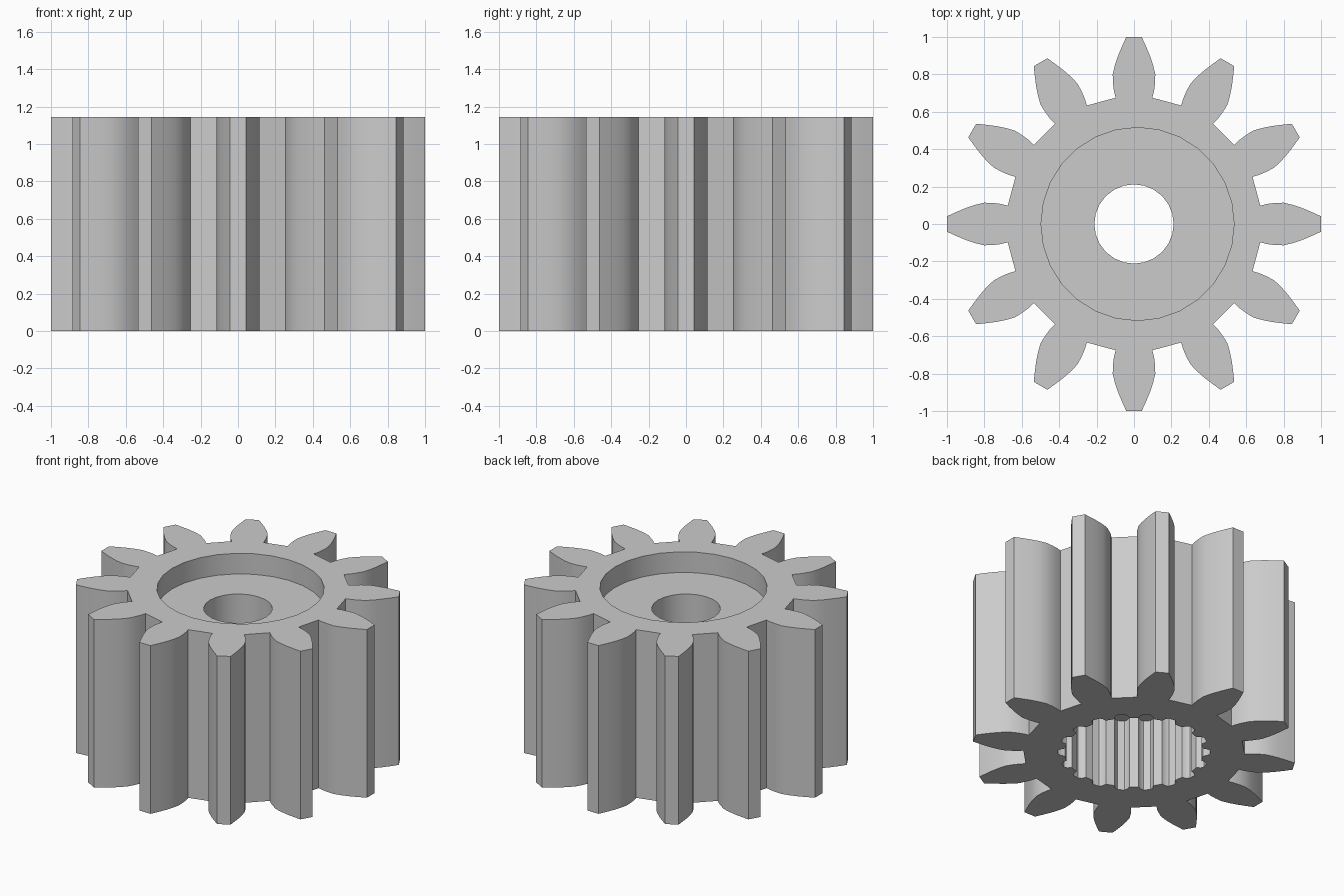
import bpy
import bmesh
from math import sin, cos, pi, atan2, hypot

cube = bpy.data.objects.get("Cube")
if cube:
    bpy.data.objects.remove(cube, do_unlink=True)

HEIGHT = 1.144
RECESS_Z = HEIGHT - 0.14
SOCKET_Z = 0.49


def material(name, value):
    mat = bpy.data.materials.new(name)
    mat.use_nodes = True
    colour = (value, value, value, 1)
    mat.diffuse_color = colour
    mat.node_tree.nodes["Principled BSDF"].inputs["Base Color"].default_value = colour
    return mat


def circle(radius, sides, x=0):
    return [(x + radius * cos(2 * pi * i / sides), radius * sin(2 * pi * i / sides))
            for i in range(sides)]


def repeat_tooth(half, count):
    """Mirror half a tooth, given as (radial, sideways) points, and repeat it around."""
    tooth = [(r, -s) for r, s in half] + [(r, s) for r, s in reversed(half)]
    points = []
    for i in range(count):
        turn = 2 * pi * i / count
        for r, s in tooth:
            angle, radius = turn + atan2(s, r), hypot(r, s)
            points.append((radius * cos(angle), radius * sin(angle)))
    return points


def wall(bm, points, z0, z1):
    """Upright wall along a closed outline; returns its lower and upper edge loops."""
    rings = [[bm.verts.new((x, y, z)) for x, y in points] for z in (z0, z1)]
    n = len(points)
    for i in range(n):
        j = (i + 1) % n
        bm.faces.new((rings[0][i], rings[0][j], rings[1][j], rings[1][i]))
    return [[bm.edges.get((ring[i], ring[(i + 1) % n])) for i in range(n)]
            for ring in rings]


def cap(bm, outer, inner):
    """Flat face between an outer and an inner loop."""
    bmesh.ops.triangle_fill(bm, use_beauty=True, use_dissolve=False, edges=outer + inner)


# Outlines: twelve curved outer teeth and a splined socket
outer_outline = repeat_tooth(
    [(0.675, 0.098), (0.71, 0.107), (0.75, 0.112), (0.80, 0.114),
     (0.85, 0.102), (0.90, 0.085), (0.95, 0.064), (0.999, 0.042)], 12)
socket_outline = repeat_tooth([(0.425, 0.046), (0.452, 0.038), (0.468, 0.022)], 18)

# Walls of the gear, top recess, bore and bottom socket
bm = bmesh.new()
gear_low, gear_high = wall(bm, outer_outline, 0, HEIGHT)
recess_low, recess_high = wall(bm, circle(0.516, 28, 0.019), RECESS_Z, HEIGHT)
bore_low, bore_high = wall(bm, circle(0.212, 24), SOCKET_Z, RECESS_Z)
socket_low, socket_high = wall(bm, socket_outline, 0, SOCKET_Z)

# Flat rings that join them
cap(bm, gear_high, recess_high)
cap(bm, recess_low, bore_high)
cap(bm, socket_high, bore_low)
cap(bm, gear_low, socket_low)
bmesh.ops.recalc_face_normals(bm, faces=bm.faces[:])

mesh = bpy.data.meshes.new("gear_wheel")
bm.to_mesh(mesh)
bm.free()
mesh.materials.append(material("plain grey", 0.6))
gear = bpy.data.objects.new("gear_wheel", mesh)
bpy.context.collection.objects.link(gear)

# Smooth flanks with crisp edges
bpy.ops.object.select_all(action="DESELECT")
gear.select_set(True)
bpy.context.view_layer.objects.active = gear
bpy.ops.object.shade_smooth_by_angle()
